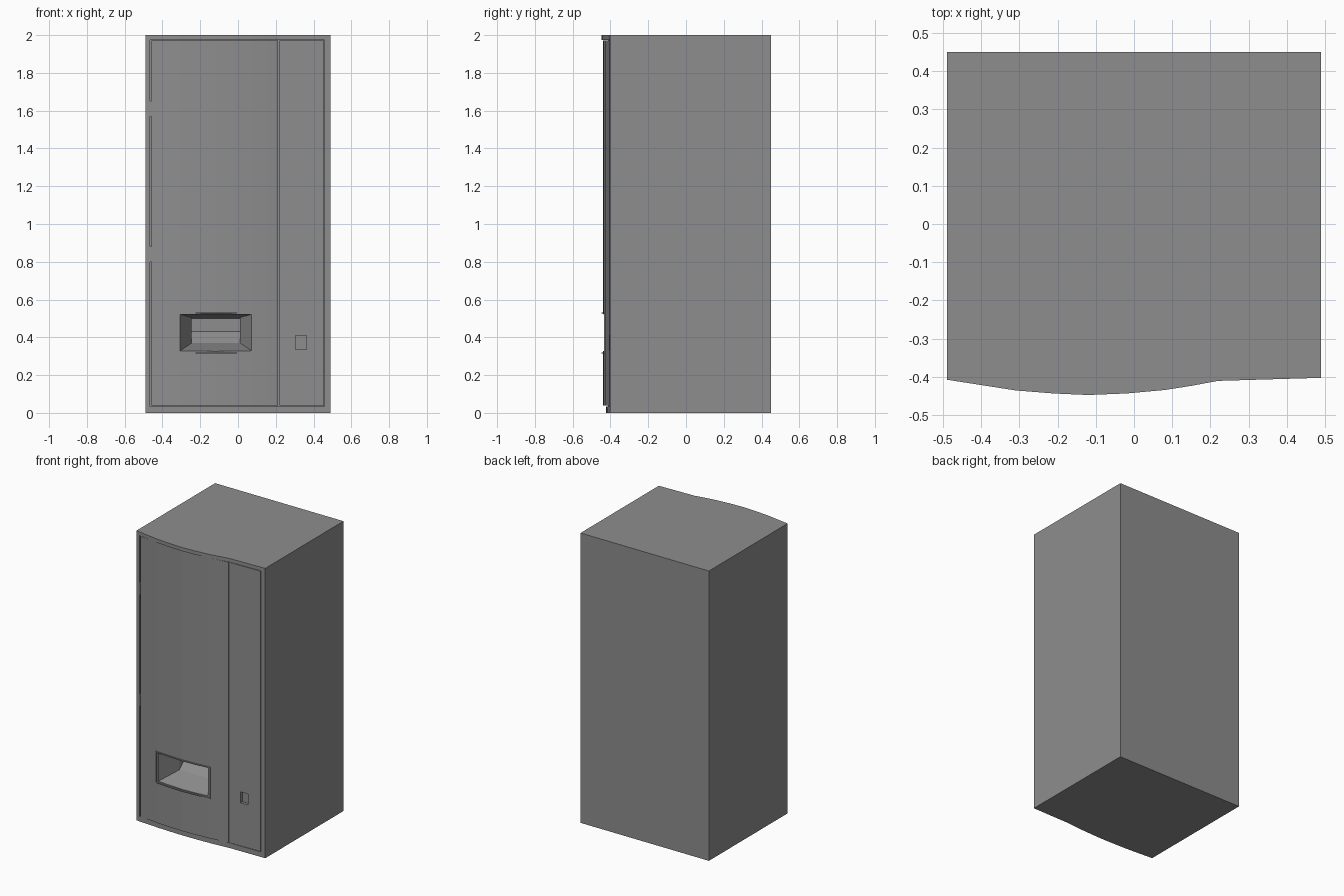
import bpy
import bmesh

if "Cube" in bpy.data.objects:
    bpy.data.objects.remove(bpy.data.objects["Cube"])

grey = bpy.data.materials.new("cabinet grey")
grey.use_nodes = True
grey.diffuse_color = (0.27, 0.27, 0.27, 1)
grey.node_tree.nodes["Principled BSDF"].inputs["Base Color"].default_value = grey.diffuse_color

# Plan outline of the bowed front: x, y
BOW = [(-0.49, -0.408), (-0.40, -0.422), (-0.31, -0.436), (-0.21, -0.444), (-0.12, -0.448),
       (-0.02, -0.444), (0.08, -0.435), (0.15, -0.424), (0.22, -0.411), (0.49, -0.403)]
FLAT = -0.403
SEAM = -0.38


def front_y(x, bulge):
    for (xa, ya), (xb, yb) in zip(BOW, BOW[1:]):
        if x <= xb:
            y = ya + (yb - ya) * (x - xa) / (xb - xa)
            return FLAT + (y - FLAT) * bulge
    return FLAT


def loft(name, rings):
    """Skin a solid through matching closed rings of points."""
    bm = bmesh.new()
    loops = [[bm.verts.new(p) for p in ring] for ring in rings]
    n = len(loops[0])
    for a, b in zip(loops, loops[1:]):
        for i in range(n):
            j = (i + 1) % n
            bm.faces.new((a[i], a[j], b[j], b[i]))
    bm.faces.new(loops[0])
    bm.faces.new(loops[-1])
    bmesh.ops.recalc_face_normals(bm, faces=bm.faces)
    mesh = bpy.data.meshes.new(name)
    bm.to_mesh(mesh)
    bm.free()
    mesh.materials.append(grey)
    obj = bpy.data.objects.new(name, mesh)
    bpy.context.collection.objects.link(obj)
    return obj


def bowed(name, x0, x1, z0, z1, bulge, back=SEAM):
    """Upright slab whose front follows the bow."""
    xs = [x0] + [x for x, _ in BOW if x0 < x < x1] + [x1]
    plan = [(x, front_y(x, bulge)) for x in xs] + [(x1, back), (x0, back)]
    return loft(name, [[(x, y, z) for x, y in plan] for z in (z0, z1)])


def rect(x0, x1, z0, z1, y):
    return [(x0, y, z0), (x1, y, z0), (x1, y, z1), (x0, y, z1)]


def cut(obj, cutter):
    mod = obj.modifiers.new("cut", 'BOOLEAN')
    mod.operation = 'DIFFERENCE'
    mod.solver = 'EXACT'
    mod.object = cutter
    bpy.context.view_layer.objects.active = obj
    bpy.ops.object.modifier_apply(modifier=mod.name)


# Cabinet and its front frame
cabinet = loft("cabinet", [rect(-0.49, 0.49, 0, 2, y) for y in (SEAM, 0.45)])
bowed("top_rail", -0.49, 0.49, 1.975, 2, 1)
bowed("bottom_rail", -0.49, 0.49, 0, 0.035, 0.45)
bowed("right_post", -0.49, -0.465, 0.035, 1.975, 1)
bowed("left_post", 0.458, 0.49, 0.035, 1.975, 1)

# Door and control panel, separated by a narrow groove
door = bowed("door", -0.458, 0.213, 0.038, 1.972, 0.8)
panel = bowed("control_panel", 0.219, 0.455, 0.038, 1.972, 0.8)
for i, z in enumerate((0.8, 1.57)):
    bowed(f"hinge_{i + 1}", -0.465, -0.458, z, z + 0.08, 0.9)

# Funnel-shaped delivery tray with a sloping flap
tray = loft("tray_cutter", [rect(-0.32, 0.085, 0.32, 0.525, -0.46),
                            rect(-0.245, 0.01, 0.37, 0.505, -0.29),
                            rect(-0.245, 0.01, 0.43, 0.5, -0.22)])
cut(door, tray)
cut(cabinet, tray)

# Coin return pocket
pocket = loft("pocket_cutter", [rect(0.305, 0.362, 0.335, 0.41, y) for y in (-0.43, -0.388)])
cut(panel, pocket)

for cutter in (tray, pocket):
    bpy.data.objects.remove(cutter)

# Thin raised rim around the tray
RIM = 0.006
bowed("tray_rim_bottom", -0.32 - RIM, 0.085 + RIM, 0.32 - RIM, 0.32, 1, -0.40)
bowed("tray_rim_top", -0.32 - RIM, 0.085 + RIM, 0.525, 0.525 + RIM, 1, -0.40)
bowed("tray_rim_right", -0.32 - RIM, -0.32, 0.32, 0.525, 1, -0.40)
bowed("tray_rim_left", 0.085, 0.085 + RIM, 0.32, 0.525, 1, -0.40)
